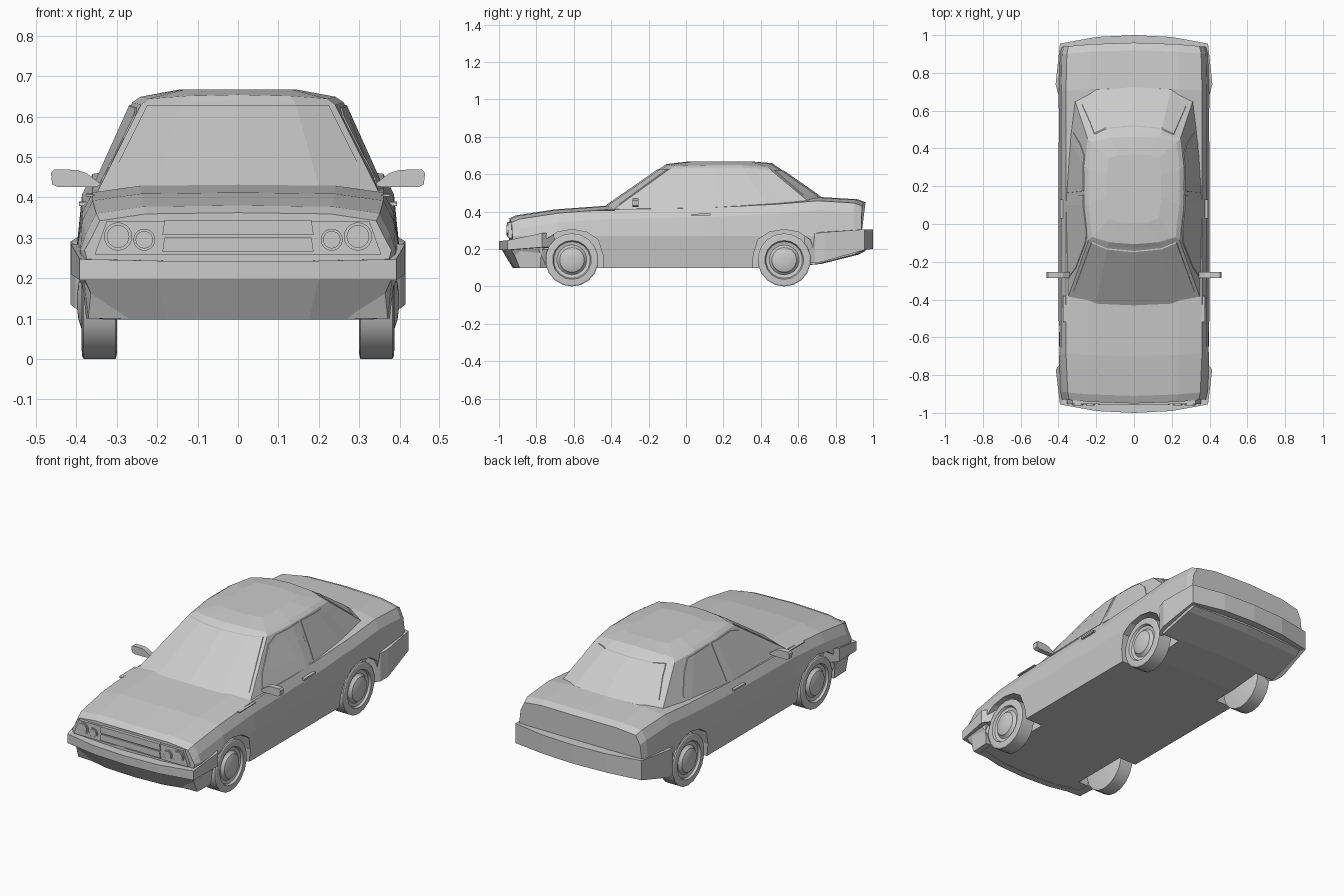
import bpy
import bmesh
import math

if "Cube" in bpy.data.objects:
    bpy.data.objects.remove(bpy.data.objects["Cube"], do_unlink=True)


def link_mesh(name, bm):
    bmesh.ops.recalc_face_normals(bm, faces=bm.faces)
    mesh = bpy.data.meshes.new(name)
    bm.to_mesh(mesh)
    bm.free()
    obj = bpy.data.objects.new(name, mesh)
    bpy.context.collection.objects.link(obj)
    return obj


def loft(name, rings):
    """Skin a series of closed rings and cap both ends."""
    bm = bmesh.new()
    rows = [[bm.verts.new(p) for p in ring] for ring in rings]
    count = len(rows[0])
    for lower, upper in zip(rows, rows[1:]):
        for i in range(count):
            j = (i + 1) % count
            bm.faces.new((lower[i], lower[j], upper[j], upper[i]))
    bm.faces.new(rows[0])
    bm.faces.new(rows[-1])
    return link_mesh(name, bm)


def prism(name, outline, axis, near, far):
    """Extrude an outline, drawn in (y, z) or (x, z), along x or y."""
    if axis == "x":
        return loft(name, [[(d, a, b) for a, b in outline] for d in (near, far)])
    return loft(name, [[(a, d, b) for a, b in outline] for d in (near, far)])


def mirrored(half):
    """Complete a half ring whose first and last points lie on x = 0."""
    return half + [(-x, y, z) for x, y, z in half[-2:0:-1]]


def symmetric(half):
    """Complete an outline given by its +x points."""
    return half + [(-x, z) for x, z in reversed(half)]


def combine(target, cutter, operation):
    mod = target.modifiers.new("cut", "BOOLEAN")
    mod.operation = operation
    mod.solver = "EXACT"
    mod.object = cutter
    bpy.context.view_layer.objects.active = target
    bpy.ops.object.modifier_apply(modifier=mod.name)
    bpy.data.objects.remove(cutter, do_unlink=True)


def pane(name, outline, axis, near, far, source, lift=0.004):
    """A panel that follows the source surface, slightly proud of it."""
    panel = prism(name, outline, axis, near, far)
    shell = source.copy()
    shell.data = source.data.copy()
    bpy.context.collection.objects.link(shell)
    bm = bmesh.new()
    bm.from_mesh(shell.data)
    bm.normal_update()
    moves = [(v, v.normal * lift) for v in bm.verts]
    for vert, move in moves:
        vert.co += move
    bm.to_mesh(shell.data)
    bm.free()
    combine(panel, shell, "INTERSECT")
    return panel


SIDES = (("left", 1), ("right", -1))
AXLES = (("front", -0.61), ("rear", 0.525))


# Lower body: stations of y, half width, floor height, deck height
def body_ring(y, w, floor, deck):
    half = [(0, floor), (w * 0.95, floor), (w, 0.27), (w * 0.965, deck - 0.07),
            (w * 0.9, deck - 0.02), (w * 0.6, deck - 0.003), (0, deck)]
    return mirrored([(x, y * (1 - 0.16 * x * x), z) for x, z in half])


stations = [(-0.95, 0.38, 0.2, 0.362), (-0.91, 0.39, 0.1, 0.38),
            (-0.7, 0.4, 0.1, 0.412), (-0.42, 0.4, 0.1, 0.432),
            (0.1, 0.4, 0.1, 0.44), (0.5, 0.4, 0.1, 0.46),
            (0.72, 0.4, 0.12, 0.478), (0.92, 0.395, 0.17, 0.466),
            (0.96, 0.385, 0.19, 0.45)]
body = loft("body", [body_ring(*s) for s in stations])

# Wheel arches
arch = [(0.17, 0.05), (0.165, 0.17), (0.14, 0.25), (0.08, 0.29), (0, 0.305)]
for end, axle in AXLES:
    outline = [(axle + x, z) for x, z in arch + [(-x, z) for x, z in arch[-2::-1]]]
    for side, s in SIDES:
        cutter = prism("arch_cutter", outline, "x", s * 0.27, s * 0.5)
        cutter.hide_render = True
        combine(body, cutter, "DIFFERENCE")

# Cabin: belt line, gutter line, then two rings derived for the roof
belt = [(0, -0.44, 0.425), (0.2, -0.428, 0.425), (0.35, -0.39, 0.41),
        (0.365, 0.1, 0.41), (0.345, 0.45, 0.42), (0.315, 0.66, 0.45),
        (0.2, 0.735, 0.46), (0, 0.75, 0.46)]
gutter = [(0, -0.125, 0.64), (0.14, -0.115, 0.637), (0.24, -0.085, 0.63),
          (0.262, 0.1, 0.635), (0.262, 0.3, 0.635), (0.245, 0.45, 0.625),
          (0.14, 0.475, 0.64), (0, 0.48, 0.645)]
edge = [(x * 0.92, 0.18 + (y - 0.18) * 0.94, z + 0.014) for x, y, z in gutter]
crown = [(x * 0.55, 0.2 + (y - 0.2) * 0.6, 0.667) for x, y, z in gutter]
cabin = loft("cabin", [mirrored(r) for r in (belt, gutter, edge, crown)])

# Glass
pane("windscreen", symmetric([(0.32, 0.438), (0.225, 0.628)]),
     "y", -0.6, -0.02, cabin)
pane("rear_window", symmetric([(0.275, 0.49), (0.21, 0.62)]),
     "y", 0.4, 0.85, cabin)
door_glass = [(-0.28, 0.432), (-0.23, 0.5), (-0.1, 0.6), (-0.03, 0.622),
              (0.155, 0.628), (0.145, 0.432)]
quarter_glass = [(0.165, 0.432), (0.175, 0.628), (0.36, 0.622), (0.42, 0.57),
                 (0.485, 0.47), (0.47, 0.455), (0.36, 0.44)]
for side, s in SIDES:
    pane(side + "_door_window", door_glass, "x", s * 0.15, s * 0.5, cabin)
    pane(side + "_quarter_window", quarter_glass, "x", s * 0.15, s * 0.5, cabin)


# Bumpers and valance: wrapped strips of x, y, top and bottom along a half path
def wrap(name, path, foot_x=1.0, foot_y=1.0):
    full = [(-x, y, t, b) for x, y, t, b in path[:0:-1]] + path
    loft(name, [[(x, y, t), (x * foot_x, y * foot_y, b),
                 (x * 0.85, y * 0.9, b), (x * 0.88, y * 0.92, t)]
                for x, y, t, b in full])


wrap("front_bumper", [(0, -1, 0.243, 0.195), (0.2, -0.99, 0.243, 0.195),
                      (0.392, -0.955, 0.247, 0.195), (0.414, -0.77, 0.285, 0.21)])
wrap("front_valance", [(0, -0.985, 0.197, 0.098), (0.2, -0.975, 0.197, 0.098),
                       (0.38, -0.935, 0.197, 0.098), (0.395, -0.79, 0.2, 0.1)],
     0.88, 0.94)
wrap("rear_bumper", [(0, 1, 0.305, 0.2), (0.2, 0.99, 0.305, 0.2),
                     (0.392, 0.955, 0.305, 0.195), (0.415, 0.74, 0.29, 0.135),
                     (0.402, 0.69, 0.282, 0.125)])
prism("bumper_split", symmetric([(0.002, 0.197), (0.002, 0.241)]), "y", -1.0, -0.99)

# Nose panel, grille and lamps
prism("nose_panel", symmetric([(0.355, 0.258), (0.325, 0.342)]), "y", -0.952, -0.9)
for name, low, high in (("lower_grille", 0.266, 0.301), ("upper_grille", 0.307, 0.344)):
    prism(name, symmetric([(0.187, low), (0.182, high)]), "y", -0.958, -0.93)


def disc(name, x, z, radius, near, far):
    angles = [math.tau * i / 20 for i in range(20)]
    prism(name, [(x + radius * math.cos(a), z + radius * math.sin(a)) for a in angles],
          "y", near, far)


for side, s in SIDES:
    for name, x, z, radius in (("outer", 0.297, 0.303, 0.035),
                               ("inner", 0.232, 0.295, 0.027)):
        disc(f"{side}_{name}_lamp_rim", s * x, z, radius, -0.956, -0.92)
        disc(f"{side}_{name}_lamp", s * x, z, radius * 0.8, -0.961, -0.92)

# Door mirrors, handles and wing trims
mirror_shape = [(0.335, 0.43), (0.375, 0.46), (0.4, 0.468), (0.455, 0.469),
                (0.463, 0.46), (0.46, 0.432), (0.445, 0.425), (0.36, 0.425)]
handle_shape = [(0.03, 0.378), (0.03, 0.388), (0.13, 0.39), (0.13, 0.38)]
trim_shape = [(-0.52, 0.402), (-0.52, 0.407), (-0.38, 0.409), (-0.38, 0.404)]
for side, s in SIDES:
    prism(side + "_mirror", [(s * x, z) for x, z in mirror_shape], "y", -0.285, -0.255)
    prism(side + "_door_handle", handle_shape, "x", s * 0.37, s * 0.393)
    prism(side + "_wing_trim", trim_shape, "x", s * 0.355, s * 0.376)

# Wheels: x and radius of each turned ring
wheel_profile = [(0.3, 0.13), (0.303, 0.142), (0.382, 0.142), (0.386, 0.135),
                 (0.388, 0.104), (0.376, 0.098), (0.372, 0.08), (0.38, 0.07),
                 (0.388, 0.066), (0.395, 0.045), (0.398, 0.02)]
for end, axle in AXLES:
    for side, s in SIDES:
        turns = [math.tau * i / 18 for i in range(18)]
        wheel = loft(f"{end}_{side}_wheel",
                     [[(s * x, axle + r * math.sin(a), 0.142 + r * math.cos(a))
                       for a in turns] for x, r in wheel_profile])
        bpy.ops.object.select_all(action="DESELECT")
        wheel.select_set(True)
        bpy.context.view_layer.objects.active = wheel
        bpy.ops.object.shade_smooth_by_angle(angle=math.radians(25))
